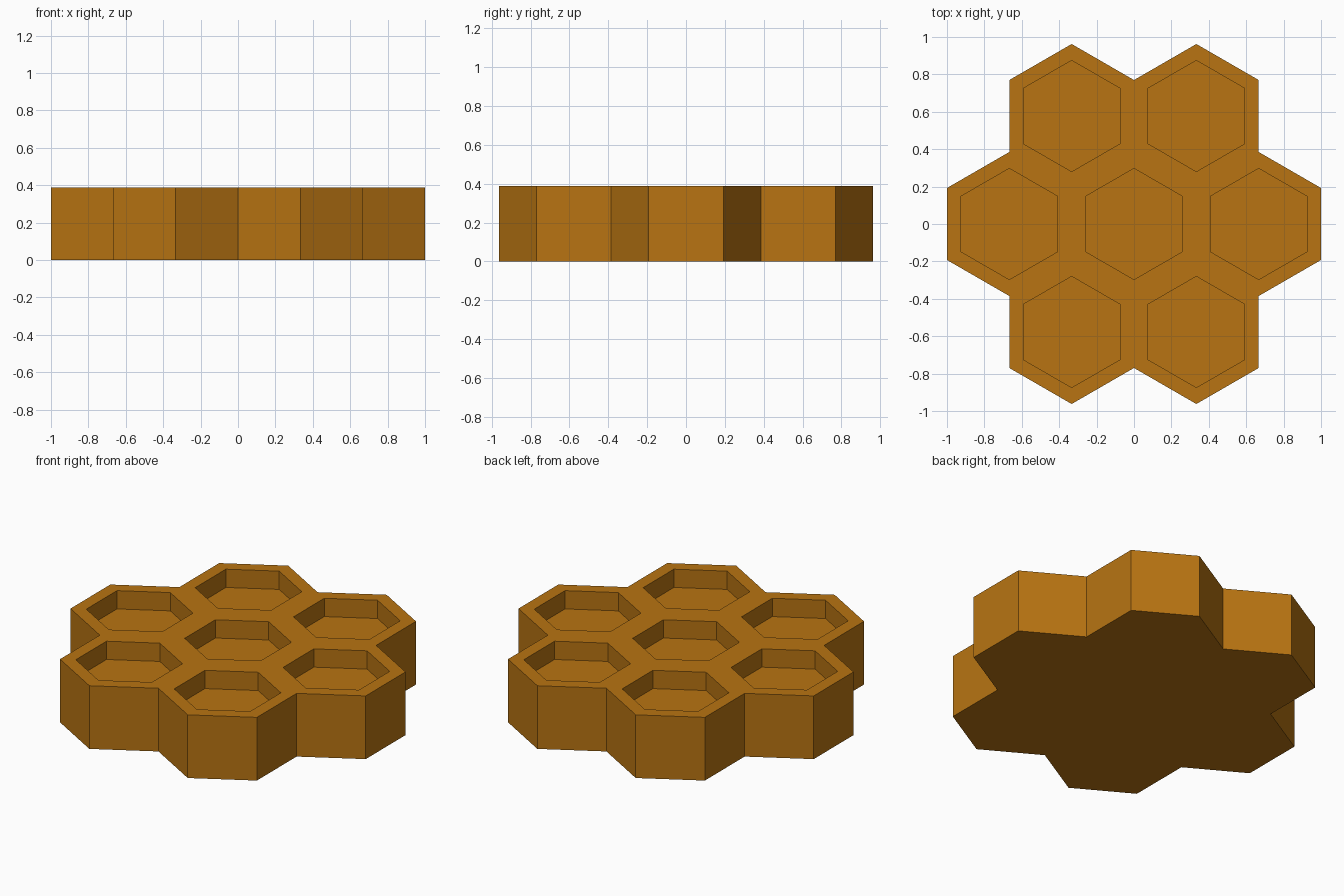
import bpy, bmesh, math
from mathutils import Vector

if "Cube" in bpy.data.objects:
    bpy.data.objects.remove(bpy.data.objects["Cube"])

PITCH = 2 / 3                      # distance between cell centres
OUTER = PITCH / math.sqrt(3)       # cell corner radius
INNER = 0.297                      # pocket corner radius
HEIGHT = 0.387
FLOOR = HEIGHT - 0.112             # pocket floor level

honey = bpy.data.materials.new("honey amber")
honey.diffuse_color = (0.48, 0.175, 0.006, 1)
honey.use_nodes = True
honey.node_tree.nodes["Principled BSDF"].inputs["Base Color"].default_value = honey.diffuse_color


def polar(r, deg):
    a = math.radians(deg)
    return Vector((r * math.cos(a), r * math.sin(a), 0))


# centre cell plus a ring of six
centres = [Vector((0, 0, 0))] + [polar(PITCH, 60 * k) for k in range(6)]
bm = bmesh.new()


def hexagon(c, r, z):
    return [bm.verts.new(c + polar(r, 30 + 60 * k) + Vector((0, 0, z))) for k in range(6)]


for c in centres:
    base = hexagon(c, OUTER, 0)
    rim = hexagon(c, OUTER, HEIGHT)
    mouth = hexagon(c, INNER, HEIGHT)
    floor = hexagon(c, INNER, FLOOR)
    bm.faces.new(base[::-1])       # underside
    bm.faces.new(floor)            # pocket floor
    for k in range(6):
        j = (k + 1) % 6
        bm.faces.new((rim[k], rim[j], mouth[j], mouth[k]))        # flat top border
        bm.faces.new((mouth[k], mouth[j], floor[j], floor[k]))    # pocket wall
        # outer wall only where there is no neighbouring cell
        beyond = c + polar(PITCH, 60 + 60 * k)
        if all((beyond - o).length > 0.01 for o in centres):
            bm.faces.new((base[k], base[j], rim[j], rim[k]))

# weld the cells into one solid
bmesh.ops.remove_doubles(bm, verts=bm.verts, dist=0.001)
bmesh.ops.recalc_face_normals(bm, faces=bm.faces)
mesh = bpy.data.meshes.new("honeycomb_block")
bm.to_mesh(mesh)
bm.free()
mesh.materials.append(honey)
bpy.context.collection.objects.link(bpy.data.objects.new("honeycomb_block", mesh))
